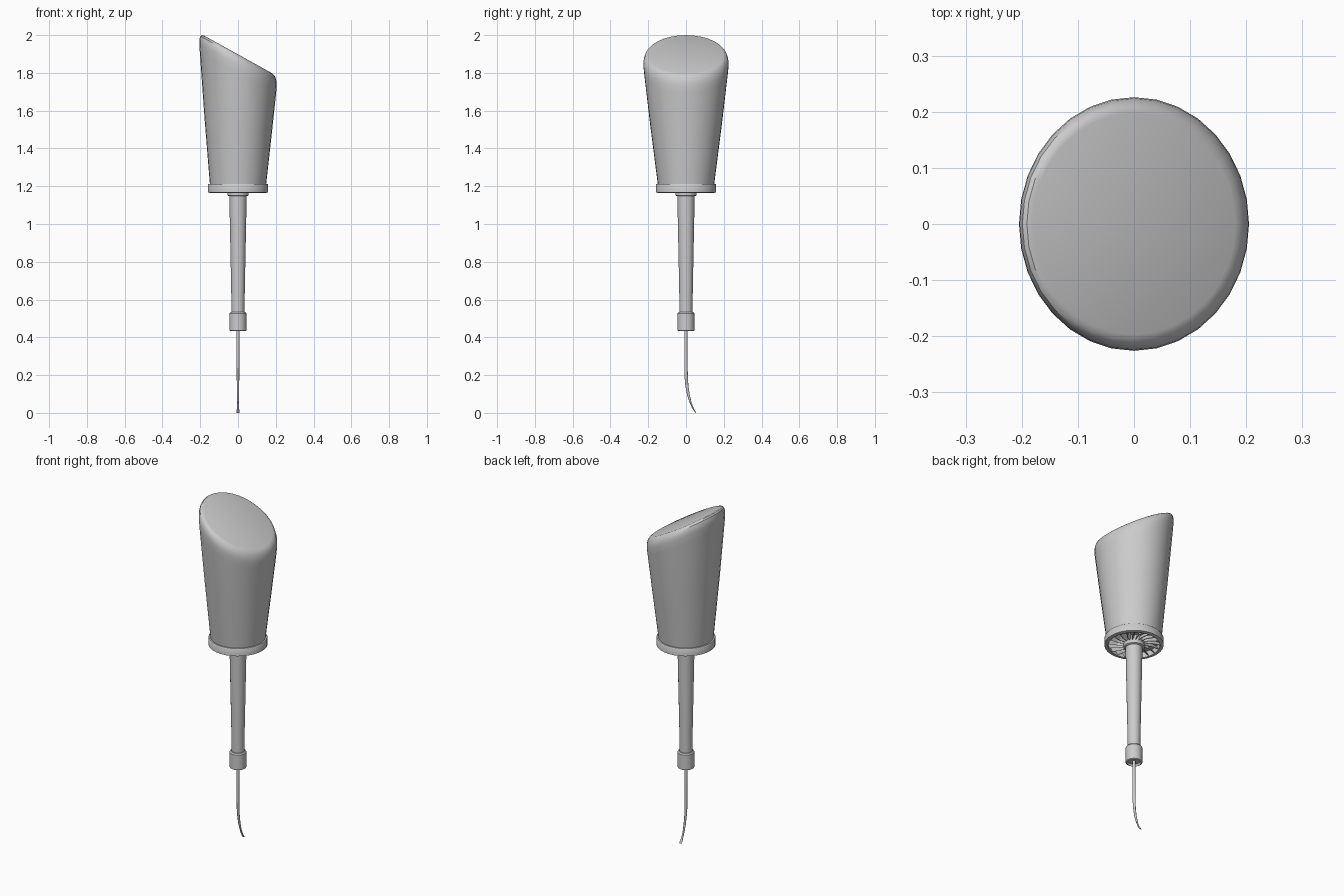
import bpy, bmesh
from math import cos, sin, pi

if "Cube" in bpy.data.objects:
    bpy.data.objects.remove(bpy.data.objects["Cube"])


def finish(name, bm, smooth=True):
    bmesh.ops.recalc_face_normals(bm, faces=bm.faces)
    mesh = bpy.data.meshes.new(name)
    bm.to_mesh(mesh)
    bm.free()
    ob = bpy.data.objects.new(name, mesh)
    bpy.context.collection.objects.link(ob)
    if smooth:
        bpy.ops.object.select_all(action='DESELECT')
        ob.select_set(True)
        bpy.context.view_layer.objects.active = ob
        bpy.ops.object.shade_smooth_by_angle(angle=0.6)
    return ob


def loft(name, rings, sides=32, closed=False):
    """Rings are (y, z, rx, ry, slope); closed joins last ring to first."""
    bm = bmesh.new()
    loops = []
    for y, z, rx, ry, slope in rings:
        loop = []
        for i in range(sides):
            a = 2 * pi * i / sides
            x = rx * cos(a)
            loop.append(bm.verts.new((x, y + ry * sin(a), z - slope * x)))
        loops.append(loop)
    pairs = list(zip(loops, loops[1:]))
    if closed:
        pairs.append((loops[-1], loops[0]))
    else:
        bm.faces.new(loops[0])
        bm.faces.new(loops[-1])
    for lo, hi in pairs:
        for i in range(sides):
            j = (i + 1) % sides
            bm.faces.new((lo[i], lo[j], hi[j], hi[i]))
    return finish(name, bm)


def lathe(name, profile, **kw):
    return loft(name, [(0, z, r, r, 0) for r, z in profile], **kw)


# Flared head with slanted, rounded top
loft("head", [
    (0, 1.200, 0.148, 0.148, 0),
    (0, 1.520, 0.178, 0.189, 0.28),
    (0, 1.800, 0.202, 0.222, 0.52),
    (0, 1.842, 0.205, 0.226, 0.553),
    (0, 1.866, 0.204, 0.224, 0.553),
    (0, 1.885, 0.199, 0.217, 0.553),
    (0, 1.894, 0.191, 0.208, 0.553),
    (0, 1.898, 0.181, 0.197, 0.553)])

# Open collar ring under the head
lathe("collar", [(0.150, 1.165), (0.160, 1.168), (0.160, 1.207),
                 (0.157, 1.212), (0.140, 1.212), (0.140, 1.165)], closed=True)

# Pitched fan blades inside the collar
bm = bmesh.new()
count = 20
for i in range(count):
    a = 2 * pi * i / count
    low, high = [], []
    for r, sweep in ((0.04, 0), (0.09, 0.12), (0.145, 0.28)):
        b, c = a + sweep, a + sweep + 0.16
        low.append(bm.verts.new((r * cos(b), r * sin(b), 1.172)))
        high.append(bm.verts.new((r * cos(c), r * sin(c), 1.199)))
    for k in range(2):
        bm.faces.new((low[k], low[k + 1], high[k + 1], high[k]))
blades = finish("fan_blades", bm, smooth=False)
mod = blades.modifiers.new("thickness", 'SOLIDIFY')
mod.thickness = 0.004

# Hub, tapered handle and sleeve
lathe("hub", [(0.050, 1.148), (0.056, 1.152), (0.056, 1.205)])
lathe("handle", [(0.034, 0.520), (0.036, 0.650), (0.045, 1.100), (0.046, 1.160)])
lathe("sleeve", [(0.012, 0.445), (0.034, 0.445), (0.038, 0.433), (0.045, 0.437),
                 (0.045, 0.526), (0.040, 0.533), (0.030, 0.533)])

# Thin pick with curved, flattened tip
loft("curved_pick", [
    (0.000, 0.460, 0.008, 0.008, 0),
    (0.000, 0.340, 0.008, 0.008, 0),
    (0.000, 0.230, 0.007, 0.009, 0),
    (0.001, 0.190, 0.007, 0.009, 0),
    (0.005, 0.140, 0.006, 0.008, 0),
    (0.013, 0.095, 0.006, 0.007, 0),
    (0.025, 0.052, 0.005, 0.005, 0),
    (0.038, 0.022, 0.006, 0.004, 0),
    (0.052, 0.000, 0.009, 0.002, 0)], sides=16)
